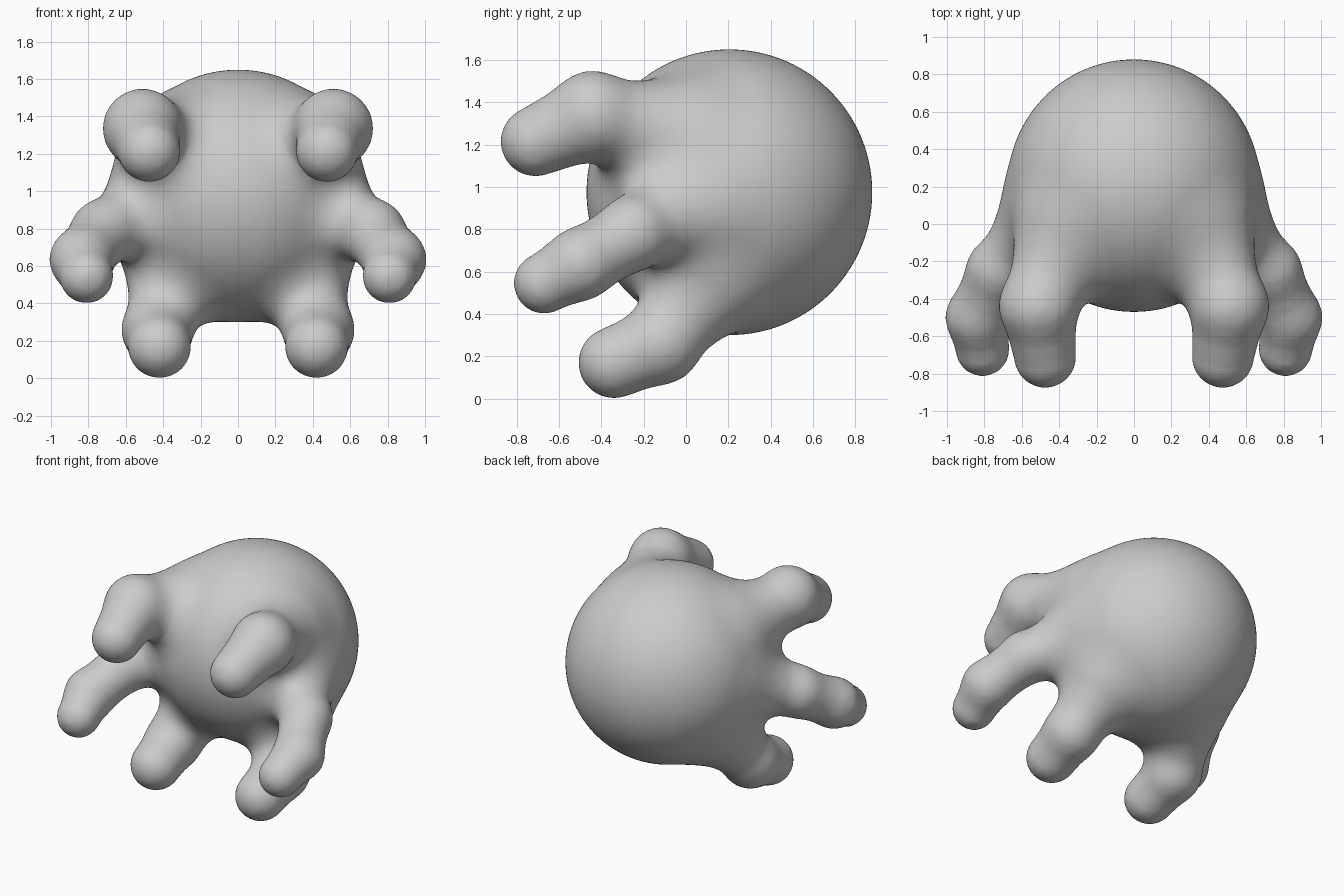
import bpy
import bmesh
from mathutils import Vector, Matrix

default = bpy.data.objects.get("Cube")
if default:
    bpy.data.objects.remove(default, do_unlink=True)

# Round body and the centre lines of the left limbs: (x, y, z, radius), root to tip
BODY = (Vector((0, 0.205, 0.975)), 0.675)
ARM = [(0.40, -0.05, 1.26, 0.19), (0.51, -0.44, 1.335, 0.20), (0.475, -0.71, 1.215, 0.165)]
SIDE_LIMB = [(0.48, 0.05, 0.90, 0.17), (0.72, -0.25, 0.78, 0.165),
             (0.835, -0.50, 0.635, 0.16), (0.81, -0.67, 0.545, 0.143)]
LEG = [(0.36, 0.10, 0.52, 0.19), (0.43, -0.12, 0.26, 0.18), (0.42, -0.34, 0.17, 0.168)]
LIMBS = [[(Vector(p[:3]), p[3]) for p in limb] for limb in (ARM, SIDE_LIMB, LEG)]
BLEND = 0.22


def soft_min(a, b, k):
    h = max(k - abs(a - b), 0) / k
    return min(a, b) - h * h * k / 4


def tube_distance(p, start, end):
    (a, ra), (b, rb) = start, end
    axis = b - a
    t = min(1, max(0, (p - a).dot(axis) / axis.length_squared))
    return (p - a - axis * t).length - ra - (rb - ra) * t


def distance(p):
    """Signed distance to the softly merged, mirrored shape."""
    p = Vector((abs(p.x), p.y, p.z))
    result = (p - BODY[0]).length - BODY[1]
    for limb in LIMBS:
        d = 1.0
        for start, end in zip(limb, limb[1:]):
            d = soft_min(d, tube_distance(p, start, end), 0.05)
        result = soft_min(result, d, BLEND)
    return result


def project(bm):
    """Move every vertex onto the merged surface."""
    e = 0.002
    steps = [Vector((e, 0, 0)), Vector((0, e, 0)), Vector((0, 0, e))]
    for v in bm.verts:
        d = distance(v.co)
        slope = Vector([(distance(v.co + s) - d) / e for s in steps])
        if slope.length > 0.2:
            v.co -= slope * (d / slope.length_squared)


def add_ball(bm, centre, radius):
    bmesh.ops.create_icosphere(bm, subdivisions=4, radius=radius,
                               matrix=Matrix.Translation(centre))


# Rough volume from overlapping balls
bm = bmesh.new()
add_ball(bm, *BODY)
for limb in LIMBS:
    for (a, ra), (b, rb) in zip(limb, limb[1:]):
        for i in range(5):
            c = a.lerp(b, i / 4)
            for side in (1, -1):
                add_ball(bm, (c.x * side, c.y, c.z), ra + (rb - ra) * i / 4)
mesh = bpy.data.meshes.new("body_with_limbs")
bm.to_mesh(mesh)
bm.free()
body = bpy.data.objects.new("body_with_limbs", mesh)
bpy.context.collection.objects.link(body)
bpy.context.view_layer.objects.active = body
body.select_set(True)

# Merge into one skin
remesh = body.modifiers.new("merge", 'REMESH')
remesh.mode = 'VOXEL'
remesh.voxel_size = 0.03
bpy.ops.object.modifier_apply(modifier=remesh.name)

# Relax the skin and settle it on the soft surface
bm = bmesh.new()
bm.from_mesh(body.data)
for _ in range(4):
    bmesh.ops.smooth_vert(bm, verts=bm.verts, factor=0.5,
                          use_axis_x=True, use_axis_y=True, use_axis_z=True)
    project(bm)
project(bm)
bm.to_mesh(body.data)
bm.free()

# Smooth finish
subdivide = body.modifiers.new("smooth_skin", 'SUBSURF')
subdivide.levels = subdivide.render_levels = 1
for face in body.data.polygons:
    face.use_smooth = True

# Plain grey clay
grey = bpy.data.materials.new("clay_grey")
grey.use_nodes = True
colour = (0.6, 0.6, 0.6, 1)
grey.diffuse_color = colour
shader = grey.node_tree.nodes["Principled BSDF"]
shader.inputs["Base Color"].default_value = colour
shader.inputs["Roughness"].default_value = 0.6
body.data.materials.clear()
body.data.materials.append(grey)
